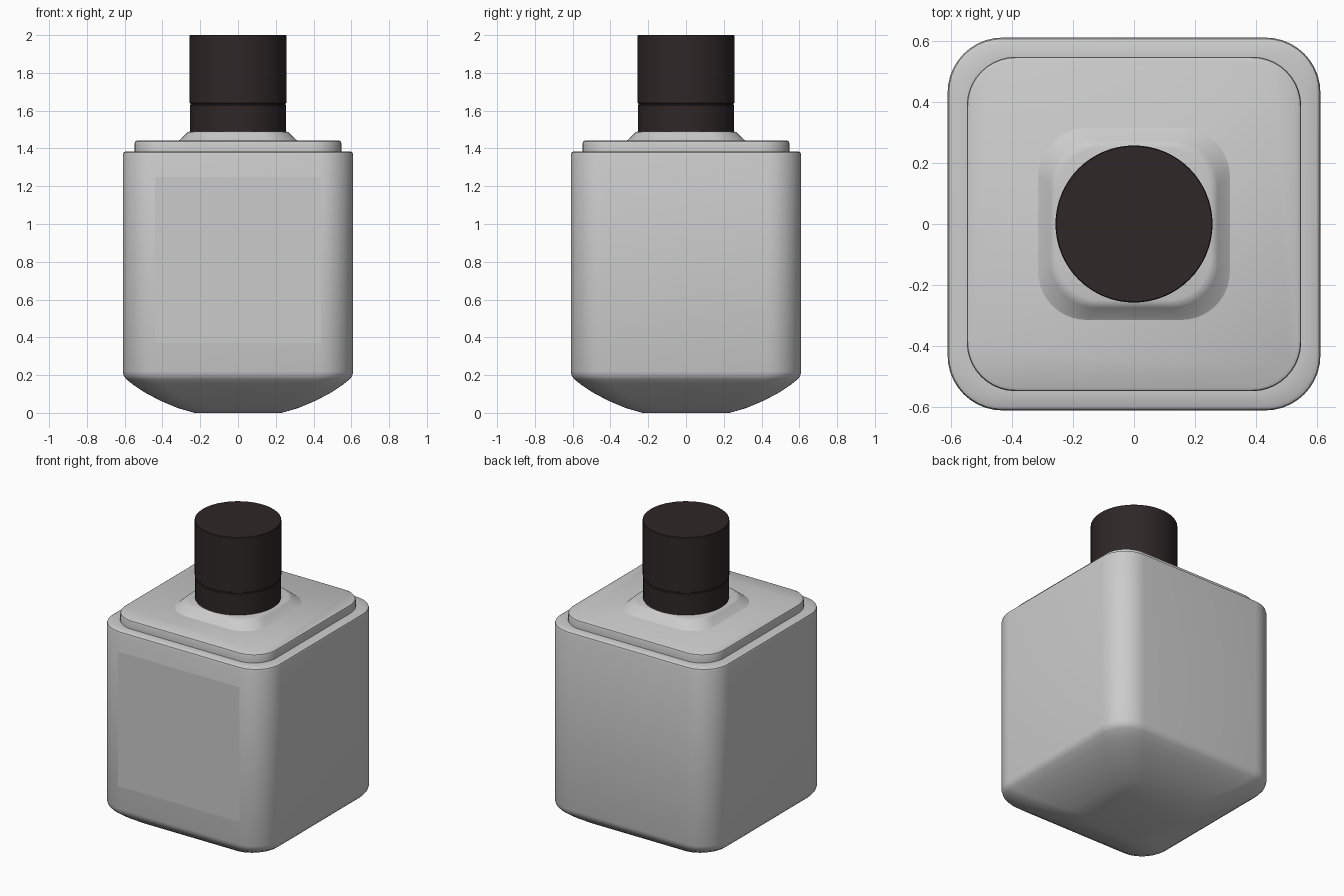
import bpy, bmesh, math

if "Cube" in bpy.data.objects:
    bpy.data.objects.remove(bpy.data.objects["Cube"])


def rounded_square(half, radius, z, seg=10):
    """Ring of points around a square with rounded corners."""
    c = half - radius
    pts = []
    for i, (sx, sy) in enumerate(((1, 1), (-1, 1), (-1, -1), (1, -1))):
        for k in range(seg + 1):
            a = math.pi / 2 * (i + k / seg)
            pts.append((sx * c + radius * math.cos(a), sy * c + radius * math.sin(a), z))
    return pts


def circle(radius, z, n=64):
    return [(radius * math.cos(math.tau * k / n), radius * math.sin(math.tau * k / n), z)
            for k in range(n)]


def loft(name, rings, angle=30):
    """Skin a stack of rings and close both ends."""
    bm = bmesh.new()
    loops = [[bm.verts.new(p) for p in ring] for ring in rings]
    for lo, hi in zip(loops, loops[1:]):
        for k in range(len(lo)):
            j = (k + 1) % len(lo)
            bm.faces.new((lo[k], lo[j], hi[j], hi[k]))
    bm.faces.new(loops[0][::-1])
    bm.faces.new(loops[-1])
    mesh = bpy.data.meshes.new(name)
    bm.to_mesh(mesh)
    bm.free()
    obj = bpy.data.objects.new(name, mesh)
    bpy.context.collection.objects.link(obj)
    bpy.ops.object.select_all(action='DESELECT')
    obj.select_set(True)
    bpy.context.view_layer.objects.active = obj
    bpy.ops.object.shade_smooth_by_angle(angle=math.radians(angle))
    return obj


# Bottle body: domed base, straight walls, stepped shoulder (half width, corner radius, z)
body = [(0.23, 0.10, 0.0), (0.32, 0.12, 0.026), (0.41, 0.14, 0.064), (0.49, 0.155, 0.106),
        (0.55, 0.165, 0.145), (0.59, 0.175, 0.177), (0.604, 0.18, 0.195), (0.61, 0.18, 0.22),
        (0.61, 0.18, 1.365), (0.606, 0.176, 1.378), (0.595, 0.17, 1.385),
        (0.547, 0.16, 1.385), (0.547, 0.16, 1.428), (0.544, 0.157, 1.437), (0.535, 0.15, 1.442)]
loft("bottle_body", [rounded_square(*r) for r in body], 40)

# Sloped collar under the cap
collar = [(0.317, 0.16, 1.44), (0.305, 0.155, 1.448), (0.274, 0.15, 1.478),
          (0.265, 0.148, 1.487), (0.25, 0.14, 1.491)]
loft("neck_collar", [rounded_square(*r) for r in collar], 40)

# Cylindrical cap with a fine seam
cap = [(0.255, 1.491), (0.255, 1.628), (0.252, 1.632), (0.252, 1.637), (0.257, 1.641),
       (0.257, 1.997), (0.254, 2.0)]
cap_obj = loft("cap", [circle(*r) for r in cap])
dark = bpy.data.materials.new("dark_cap")
dark.diffuse_color = (0.028, 0.020, 0.021, 1)
dark.use_nodes = True
dark.node_tree.nodes["Principled BSDF"].inputs["Base Color"].default_value = dark.diffuse_color
cap_obj.data.materials.append(dark)

# Flat label on the front
bpy.ops.mesh.primitive_plane_add(size=1, location=(0, -0.612, 0.81),
                                 rotation=(math.pi / 2, 0, 0))
label = bpy.context.object
label.name = "front_label"
label.scale = (0.88, 0.88, 1)
